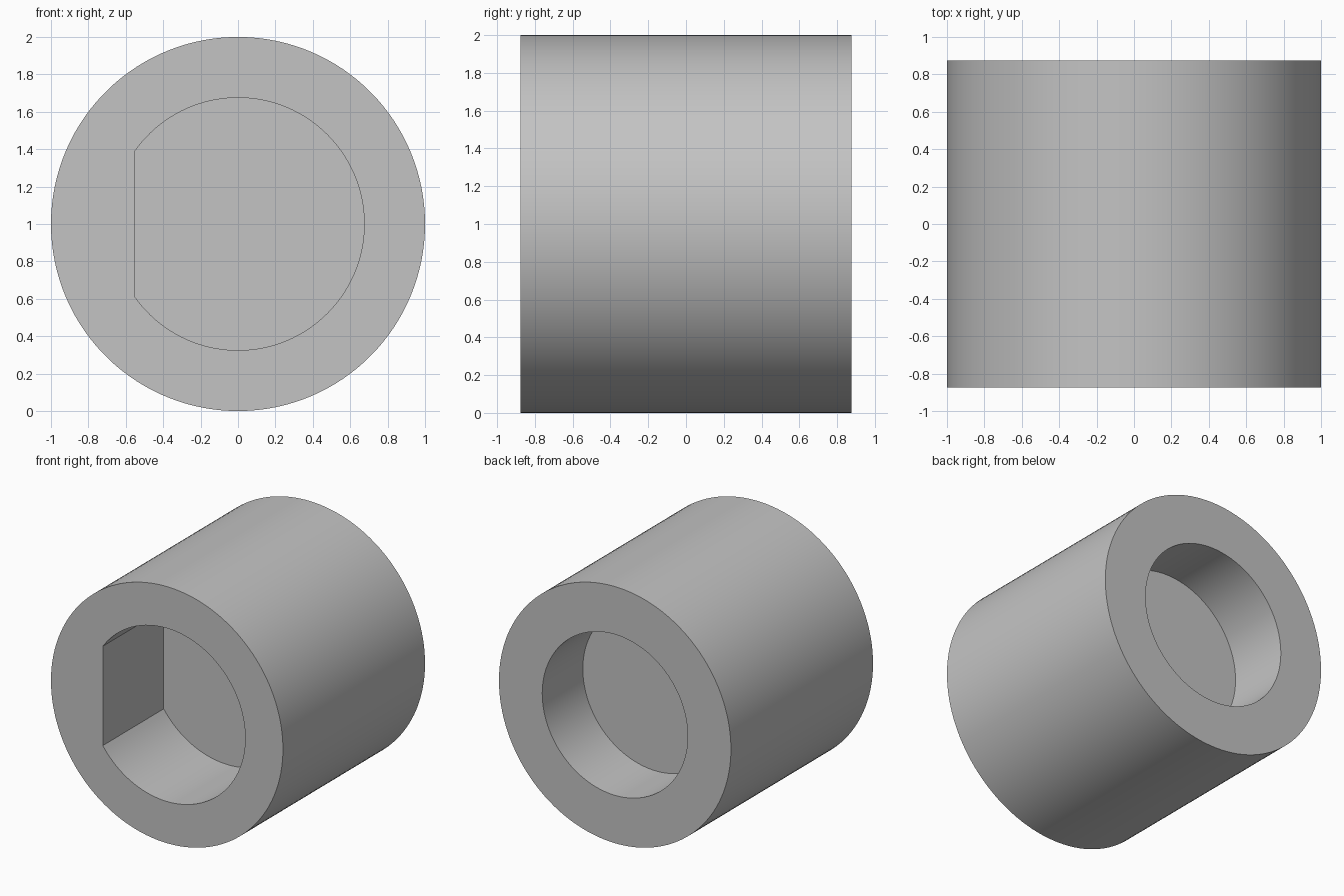
import bpy, bmesh, math

cube = bpy.data.objects.get("Cube")
if cube:
    bpy.data.objects.remove(cube)

RADIUS, HALF_LENGTH = 1.0, 0.875
D_RADIUS, D_FLAT, D_DEPTH = 0.675, 0.553, 0.75
BORE_RADIUS, BORE_DEPTH = 0.627, 0.5

# Angles shared by every ring, with exact stops at both corners of the flat
corner = math.acos(-D_FLAT / D_RADIUS)
ARC, FLAT = 104, 24
angles = [-corner + 2 * corner * i / ARC for i in range(ARC)]
angles += [corner + 2 * (math.pi - corner) * i / FLAT for i in range(FLAT)]


def circle(radius):
    return lambda a: radius


def d_shape(a):
    c = math.cos(a)
    return min(D_RADIUS, -D_FLAT / c) if c < 0 else D_RADIUS


def add_ring(bm, shape, y):
    return [bm.verts.new((shape(a) * math.cos(a), y, RADIUS + shape(a) * math.sin(a)))
            for a in angles]


def bridge(bm, first, second):
    n = len(first)
    for i in range(n):
        j = (i + 1) % n
        bm.faces.new((first[i], first[j], second[j], second[i]))


# Rings from the floor of the front pocket, around the outside, to the rear floor
bm = bmesh.new()
rings = [add_ring(bm, shape, y) for shape, y in (
    (d_shape, -HALF_LENGTH + D_DEPTH),
    (d_shape, -HALF_LENGTH),
    (circle(RADIUS), -HALF_LENGTH),
    (circle(RADIUS), HALF_LENGTH),
    (circle(BORE_RADIUS), HALF_LENGTH),
    (circle(BORE_RADIUS), HALF_LENGTH - BORE_DEPTH),
)]
for first, second in zip(rings, rings[1:]):
    bridge(bm, first, second)

# Floors of the two pockets
bm.faces.new(rings[0])
bm.faces.new(rings[-1])
bmesh.ops.recalc_face_normals(bm, faces=bm.faces[:])

mesh = bpy.data.meshes.new("coupling_sleeve")
bm.to_mesh(mesh)
bm.free()
sleeve = bpy.data.objects.new("coupling_sleeve", mesh)
bpy.context.collection.objects.link(sleeve)

# Plain grey
grey = bpy.data.materials.new("grey")
grey.use_nodes = True
color = (0.55, 0.55, 0.55, 1)
grey.diffuse_color = color
grey.node_tree.nodes["Principled BSDF"].inputs["Base Color"].default_value = color
mesh.materials.append(grey)

# Smooth walls with crisp rims
bpy.ops.object.select_all(action='DESELECT')
sleeve.select_set(True)
bpy.context.view_layer.objects.active = sleeve
bpy.ops.object.shade_smooth_by_angle(angle=math.radians(30))
